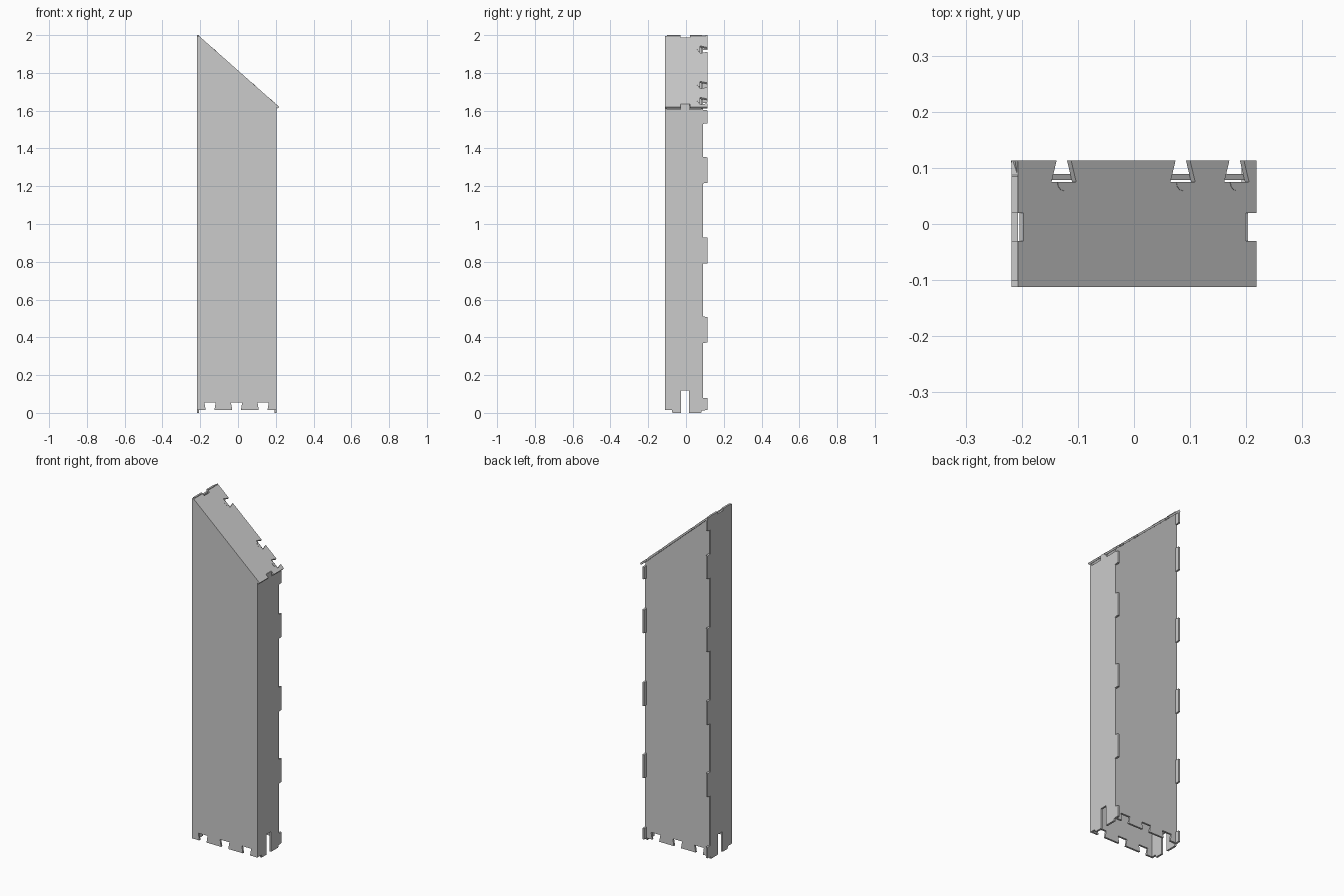
import bpy, bmesh, math
from mathutils import Matrix, Vector
from mathutils.geometry import delaunay_2d_cdt

if "Cube" in bpy.data.objects:
    bpy.data.objects.remove(bpy.data.objects["Cube"])

T = 0.011                 # sheet thickness
CX = -0.0075              # centre of the body in x
HW = 0.2105               # half width of the body
SLOPE = 0.885             # fall of the slanted top per unit x


def panel(name, outline, holes, origin, u, v, thick=T):
    """Flat sheet with holes; origin is the middle of the thickness, u and v its plane axes."""
    co, edges = [], []
    for loop in [outline] + holes:
        n, k = len(co), len(loop)
        co += [Vector(p) for p in loop]
        edges += [(n + i, n + (i + 1) % k) for i in range(k)]
    verts, _, faces = delaunay_2d_cdt(co, edges, [], 2, 1e-6)[:3]
    bm = bmesh.new()
    vs = [bm.verts.new((p.x, p.y, -thick / 2)) for p in verts]
    for f in faces:
        bm.faces.new([vs[i] for i in f])
    new = bmesh.ops.extrude_face_region(bm, geom=bm.faces[:], use_keep_orig=True)["geom"]
    bmesh.ops.translate(bm, vec=(0, 0, thick),
                        verts=[g for g in new if isinstance(g, bmesh.types.BMVert)])
    bmesh.ops.recalc_face_normals(bm, faces=bm.faces[:])
    me = bpy.data.meshes.new(name)
    bm.to_mesh(me)
    bm.free()
    u, v = Vector(u), Vector(v)
    m = Matrix((u, v, u.cross(v))).transposed().to_4x4()
    m.translation = origin
    ob = bpy.data.objects.new(name, me)
    ob.matrix_world = m
    bpy.context.collection.objects.link(ob)
    return ob


def dot(x, y, rx=0.005, ry=0.004):
    return [(x + rx * math.cos(k * math.pi / 4), y + ry * math.sin(k * math.pi / 4)) for k in range(8)]


def stadium(x, y, w, h):
    r, d = h / 2, (w - h) / 2
    pts = []
    for cx, start in ((d, -90), (-d, 90)):
        for k in range(7):
            a = math.radians(start + 30 * k)
            pts.append((x + cx + r * math.cos(a), y + r * math.sin(a)))
    return pts


def window(side, z):
    """Tapered edge opening between the wall tabs."""
    o, i = CX + side * 0.197, CX + side * 0.169
    return [(o, z - 0.033), (i, z - 0.025), (i, z + 0.025), (o, z + 0.033)]


def roof(x):
    """Height of the top of the cap."""
    return 1.996 - SLOPE * (x + 0.207)


DROP = T * math.hypot(1, SLOPE)      # vertical thickness of the cap
Z, X, Y = (0, 0, 1), (1, 0, 0), (0, 1, 0)
LEFT_WIN = [0.15, 0.30, 0.58, 0.725, 1.0, 1.15, 1.425, 1.57, 1.85]
RIGHT_WIN = LEFT_WIN[:7]


def broad_outline(hw, drop):
    """Front or back sheet: dovetail notches below, slanted edge above."""
    a, b = CX - hw, CX + hw
    pts = [(a, 0.015)]
    for c in (-0.148, CX, 0.133):
        pts += [(c - 0.023, 0.015), (c - 0.03, 0.056), (c + 0.03, 0.056), (c + 0.023, 0.015)]
    return pts + [(b, 0.015), (b, roof(b) - drop), (-0.207, roof(-0.207) - drop),
                  (a, roof(-0.207) - drop)]


def broad_holes():
    h = [window(-1, z) for z in LEFT_WIN] + [window(1, z) for z in RIGHT_WIN]
    for z in (0.44, 0.865, 1.29):
        for sx in (-1, 1):
            h += [dot(CX + sx * 0.038, z - 0.008), dot(CX + sx * 0.038, z + 0.008)]
    return h


# Front sheet with handle slots, lacing holes along its edges and under the roof
holes = broad_holes()
for z in (0.37, 0.515, 0.79, 0.935, 1.215, 1.36):
    holes.append(stadium(CX, z, 0.085, 0.015))
for side, wins, top, step, r in ((-1, LEFT_WIN, 1.95, 0.035, 0.005), (1, RIGHT_WIN, 1.58, 0.05, 0.003)):
    z = 0.04
    while z < top:
        if all(abs(z - w) > 0.042 for w in wins):
            holes.append(dot(CX + side * 0.2, z, r, r * 1.3))
        z += step
for x in (-0.08, -0.055, 0.02, 0.045, 0.16):
    holes.append(dot(x, roof(x) - 0.025, 0.004, 0.004))
panel("front_panel", broad_outline(HW, 0), holes, (0, -0.112 + T / 2, 0), X, Z)

# Back sheet, set in from the rear tabs
panel("back_panel", broad_outline(HW - 0.003, DROP), broad_holes(), (0, 0.084, 0), X, Z)


def side_panel(name, x, top, tabs, top_edge):
    """Narrow wall with a bottom slot, rear tabs and lacing holes."""
    y0, y1, y2 = -0.101, 0.087, 0.113
    pts = [(y0, 0.015), (-0.075, 0.015), (-0.072, 0), (-0.026, 0), (-0.026, 0.118),
           (0.016, 0.118), (0.016, 0), (0.08, 0), (0.083, 0.012)]
    for a, b in tabs:
        pts += [(y1, a), (y2, a + 0.002), (y2, b - 0.002), (y1, b)]
    pts += top_edge + [(y0, top)]
    h = []
    for z in (0.44, 0.865, 1.29):
        for y in (-0.02, 0.004):
            h += [dot(y, z - 0.008), dot(y, z + 0.008)]
    z = 0.045
    while z < top - 0.03:
        h.append(dot(-0.094, z, 0.003, 0.005))
        if any(a + 0.008 < z < b - 0.008 for a, b in tabs):
            h += [dot(0.07, z, 0.003, 0.004), dot(0.097, z, 0.003, 0.004)]
        z += 0.05
    panel(name, pts, h, (x, 0, 0), Y, Z)


TABS = [(0.013, 0.08), (0.37, 0.51), (0.79, 0.93), (1.215, 1.355)]
# Tall left wall: its top edge finishes the high end, with a notch in the middle
side_panel("left_wall", CX - HW + T / 2, 2.0, TABS + [(1.64, 1.78), (1.92, 1.998)],
           [(0.085, 2.0), (0.02, 2.0), (0.02, 1.988), (-0.03, 1.988), (-0.03, 2.0)])
# Short right wall: a tab rises through the cap
side_panel("right_wall", CX + HW - T / 2, 1.606, TABS + [(1.53, 1.604)],
           [(0.085, 1.606), (0.019, 1.606), (0.019, 1.635), (-0.029, 1.635), (-0.029, 1.606)])

# Slanted cap: end notches, rear dovetails, lacing holes
ang = math.atan(SLOPE)
ca, sa = math.cos(ang), math.sin(ang)
AXIS, N = (ca, 0, -sa), Vector((sa, 0, ca))
CAP = Vector((-0.207, 0, 1.996)) - N * T / 2


def U(x):
    return (x + 0.207) / ca


pts = [(U(-0.207), -0.101), (U(0.203), -0.101), (U(0.203), -0.112), (U(0.218), -0.112),
       (U(0.218), -0.03), (U(0.2), -0.03), (U(0.2), 0.02), (U(0.218), 0.02),
       (U(0.218), 0.113), (U(0.2), 0.113)]
CUTS = (0.183, 0.087, -0.125)
for c in CUTS:
    pts += [(U(c + 0.013), 0.113), (U(c + 0.022), 0.075), (U(c - 0.022), 0.075), (U(c - 0.013), 0.113)]
pts += [(U(-0.212), 0.113), (U(-0.207), 0.078), (U(-0.207), 0.02), (U(-0.197), 0.02),
        (U(-0.197), -0.03), (U(-0.207), -0.03)]
holes = [dot(U(x), -0.096, 0.005, 0.003) for x in (-0.18, -0.08, -0.04, 0.025, 0.063, 0.165)]
for x in (-0.187, -0.163, -0.03, -0.005, 0.127, 0.152):
    holes += [dot(U(x), 0.077, 0.005, 0.003), dot(U(x), 0.094, 0.005, 0.003)]
panel("slanted_cap", pts, holes, CAP, AXIS, Y)

# Rounded tongue on the cap at each rear dovetail
for c in CUTS:
    arc = [(U(c + 0.012 * math.cos(k * math.pi / 6)), 0.075 - 0.016 * math.sin(k * math.pi / 6))
           for k in range(7)]
    panel("cap_tongue", arc, [], CAP, AXIS, Y, T + 0.002)
